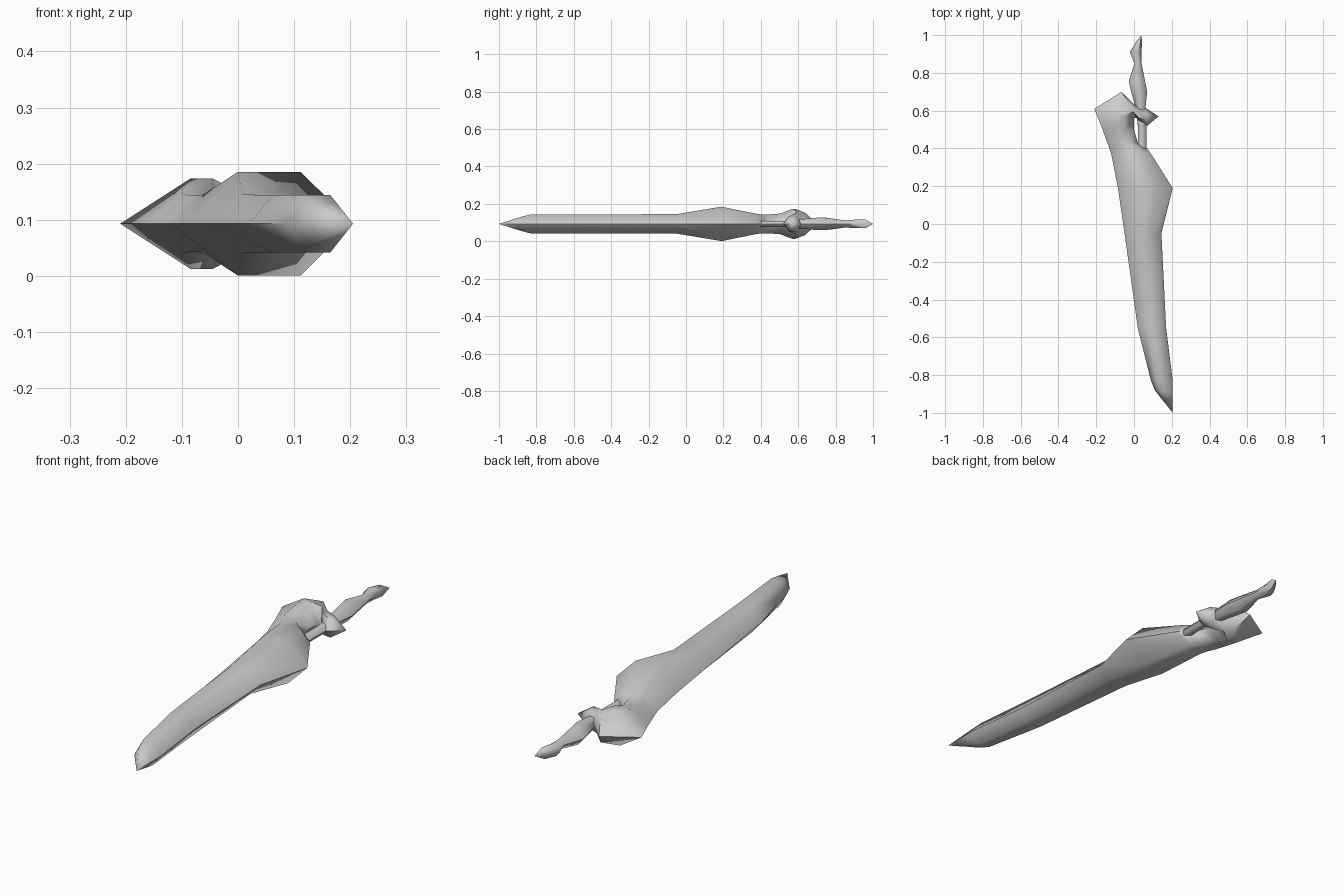
import bpy, bmesh, math

MID = 0.093  # height of the flat weapon's centre plane

grey = bpy.data.materials.new("plain_grey")
grey.diffuse_color = (0.6, 0.6, 0.6, 1)


def loft(name, sections, angle):
    """Hexagonal loft; section = (left xy, right xy, half height, ridge start, ridge end).
    A zero half height collapses the section into a single point."""
    bm = bmesh.new()
    rings = []
    for (lx, ly), (rx, ry), h, a, b in sections:
        def at(t, z):
            return bm.verts.new((lx + (rx - lx) * t, ly + (ry - ly) * t, MID + z))
        rings.append([at(0, 0), at(a, h), at(b, h), at(1, 0), at(b, -h), at(a, -h)])
    for r0, r1 in zip(rings, rings[1:]):
        for i in range(6):
            j = (i + 1) % 6
            bm.faces.new((r0[i], r0[j], r1[j], r1[i]))
    bm.faces.new(rings[0])
    bm.faces.new(rings[-1])
    bmesh.ops.remove_doubles(bm, verts=bm.verts, dist=0.0005)
    bmesh.ops.recalc_face_normals(bm, faces=bm.faces)
    mesh = bpy.data.meshes.new(name)
    bm.to_mesh(mesh)
    bm.free()
    mesh.materials.append(grey)
    obj = bpy.data.objects.new(name, mesh)
    bpy.context.collection.objects.link(obj)
    bpy.ops.object.select_all(action='DESELECT')
    obj.select_set(True)
    bpy.context.view_layer.objects.active = obj
    bpy.ops.object.shade_smooth_by_angle(angle=math.radians(angle))
    return obj


# Blade from the tip, widening at the shoulder, narrowing beside the notch,
# then turning right into the hooked guard
loft("blade_and_guard", [
    ((0.205, -1.0), (0.205, -1.0), 0, 0.3, 0.7),
    ((0.11, -0.88), (0.205, -0.89), 0.036, 0.25, 0.7),
    ((0.09, -0.83), (0.205, -0.83), 0.051, 0.25, 0.65),
    ((0.02, -0.55), (0.17, -0.55), 0.051, 0.28, 0.78),
    ((-0.05, -0.05), (0.145, -0.05), 0.052, 0.3, 0.75),
    ((-0.085, 0.19), (0.205, 0.19), 0.092, 0.29, 0.68),
    ((-0.12, 0.37), (0.085, 0.38), 0.054, 0.3, 0.75),
    ((-0.13, 0.40), (0.065, 0.405), 0.05, 0.3, 0.75),
    ((-0.145, 0.44), (0.02, 0.43), 0.05, 0.35, 0.75),
    ((-0.17, 0.51), (0.0, 0.50), 0.055, 0.4, 0.75),
    ((-0.21, 0.61), (0.0, 0.56), 0.081, 0.6, 0.78),
    ((-0.065, 0.70), (0.015, 0.56), 0.06, 0.45, 0.75),
    ((0.0, 0.635), (0.04, 0.53), 0.045, 0.3, 0.7),
    ((0.06, 0.615), (0.07, 0.52), 0.04, 0.3, 0.7),
    ((0.13, 0.57), (0.13, 0.57), 0, 0.3, 0.7),
], 60)

# Thin rod across the notch, swelling into the grip and ending in a pointed pommel
loft("grip", [
    ((0.02, 0.36), (0.065, 0.36), 0.016, 0.25, 0.75),
    ((0.02, 0.52), (0.065, 0.52), 0.016, 0.25, 0.75),
    ((0.01, 0.61), (0.06, 0.61), 0.025, 0.25, 0.75),
    ((-0.015, 0.70), (0.07, 0.70), 0.033, 0.3, 0.7),
    ((-0.028, 0.755), (0.062, 0.74), 0.033, 0.3, 0.7),
    ((0.002, 0.85), (0.04, 0.85), 0.019, 0.3, 0.7),
    ((-0.022, 0.91), (0.04, 0.91), 0.023, 0.3, 0.75),
    ((0.008, 0.96), (0.042, 0.96), 0.023, 0.3, 0.75),
    ((0.04, 1.0), (0.04, 1.0), 0, 0.3, 0.7),
], 60)
